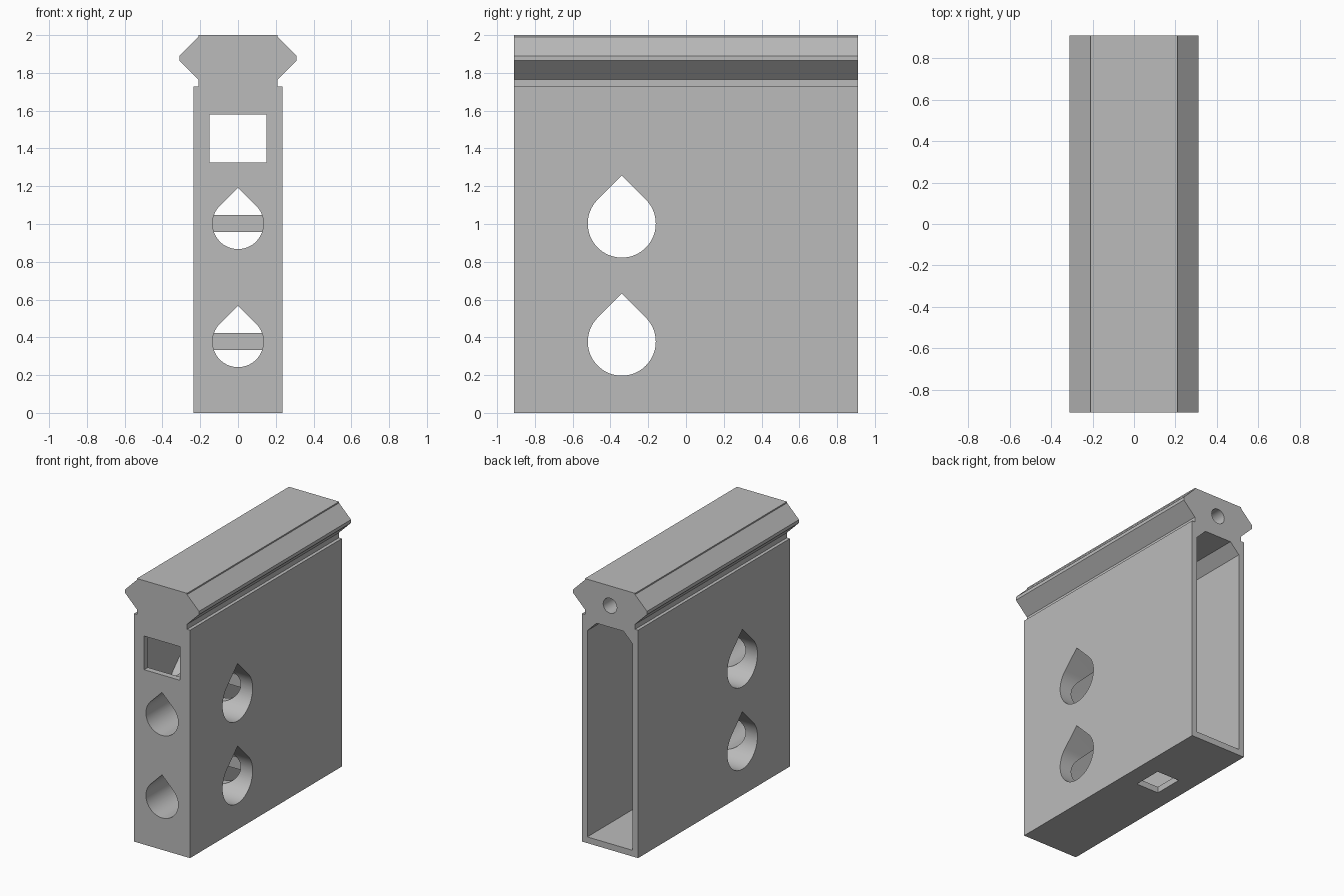
import bpy, bmesh, math
from mathutils import Vector

cube = bpy.data.objects.get("Cube")
if cube:
    bpy.data.objects.remove(cube, do_unlink=True)

grey = bpy.data.materials.new("plain grey")
grey.use_nodes = True
COLOUR = (0.5, 0.5, 0.5, 1)
grey.diffuse_color = COLOUR
grey.node_tree.nodes["Principled BSDF"].inputs["Base Color"].default_value = COLOUR


def prism(name, profile, axis, start, end):
    """Extrude a 2D profile along an axis; profile is (other horizontal axis, z),
    or (x, y) when the axis is z."""
    place = {"x": lambda u, v, t: (t, u, v),
             "y": lambda u, v, t: (u, t, v),
             "z": lambda u, v, t: (u, v, t)}[axis]
    bm = bmesh.new()
    face = bm.faces.new([bm.verts.new(place(u, v, start)) for u, v in profile])
    out = bmesh.ops.extrude_face_region(bm, geom=[face])
    verts = [g for g in out["geom"] if isinstance(g, bmesh.types.BMVert)]
    bmesh.ops.translate(bm, verts=verts, vec=Vector(place(0, 0, end - start)))
    bmesh.ops.recalc_face_normals(bm, faces=bm.faces)
    mesh = bpy.data.meshes.new(name)
    bm.to_mesh(mesh)
    bm.free()
    mesh.materials.append(grey)
    obj = bpy.data.objects.new(name, mesh)
    bpy.context.collection.objects.link(obj)
    return obj


def mirrored(half):
    """Close a right-hand half outline by mirroring it."""
    return half + [(-u, v) for u, v in reversed(half)]


def box(u0, u1, v0, v1):
    return [(u0, v0), (u1, v0), (u1, v1), (u0, v1)]


def teardrop(u, v, r, steps=48):
    """Circle with a 45 degree pointed roof."""
    arc = [math.radians(135 + 270 * i / steps) for i in range(steps + 1)]
    return [(u + r * math.cos(a), v + r * math.sin(a)) for a in arc] + [(u, v + r * math.sqrt(2))]


def circle(u, v, r, steps=40):
    return [(u + r * math.cos(math.tau * i / steps), v + r * math.sin(math.tau * i / steps))
            for i in range(steps)]


def combine(tool, operation):
    tool.hide_render = True
    mod = housing.modifiers.new(tool.name, "BOOLEAN")
    mod.operation = operation
    mod.solver = "EXACT"
    mod.object = tool
    bpy.context.view_layer.objects.active = housing
    bpy.ops.object.modifier_apply(modifier=mod.name)
    bpy.data.objects.remove(tool, do_unlink=True)


DEPTH = 0.91       # half length
WALL = 0.045
TUBE_Y = -0.34     # centre of the sideways tubes
SIDE_R, FRONT_R = 0.18, 0.135
LEVELS = (0.377, 1.002)

# Box with a dovetail rail on top
housing = prism("housing", mirrored([
    (0.235, 0), (0.235, 1.727), (0.21, 1.727), (0.21, 1.765), (0.31, 1.865),
    (0.31, 1.89), (0.21, 1.99), (0.21, 2.0)]), "y", -DEPTH, DEPTH)

# Cavity open at the back, with chamfered ceiling
combine(prism("cavity", mirrored([(0.19, 0.047), (0.19, 1.61), (0.113, 1.687)]),
              "y", -DEPTH + WALL, DEPTH + 0.1), "DIFFERENCE")

# Tube walls inside the cavity
for z in LEVELS:
    combine(prism("side_tube", teardrop(TUBE_Y, z, SIDE_R + WALL), "x", -0.21, 0.21), "UNION")
    combine(prism("front_tube", teardrop(0, z, FRONT_R + WALL), "y", -DEPTH + 0.02, TUBE_Y), "UNION")

# Tube bores; the front bore leaves a thin bar of the side tube standing
bore_end = TUBE_Y + math.sqrt((SIDE_R + WALL) ** 2 - WALL ** 2)
for z in LEVELS:
    combine(prism("side_bore", teardrop(TUBE_Y, z, SIDE_R), "x", -0.4, 0.4), "DIFFERENCE")
    combine(prism("front_bore", teardrop(0, z, FRONT_R), "y", -DEPTH - 0.1, bore_end), "DIFFERENCE")

# Front window, floor slot and screw hole in the rail
combine(prism("window", box(-0.15, 0.15, 1.325, 1.58), "y", -DEPTH - 0.1, -DEPTH + 0.1), "DIFFERENCE")
combine(prism("floor_slot", box(-0.095, 0.095, 0.145, 0.37), "z", -0.1, 0.1), "DIFFERENCE")
combine(prism("screw_hole", circle(0, 1.85, 0.057), "y", DEPTH - 0.5, DEPTH + 0.1), "DIFFERENCE")

bpy.ops.object.select_all(action="DESELECT")
housing.select_set(True)
bpy.context.view_layer.objects.active = housing
bpy.ops.object.shade_smooth_by_angle(angle=math.radians(30))
